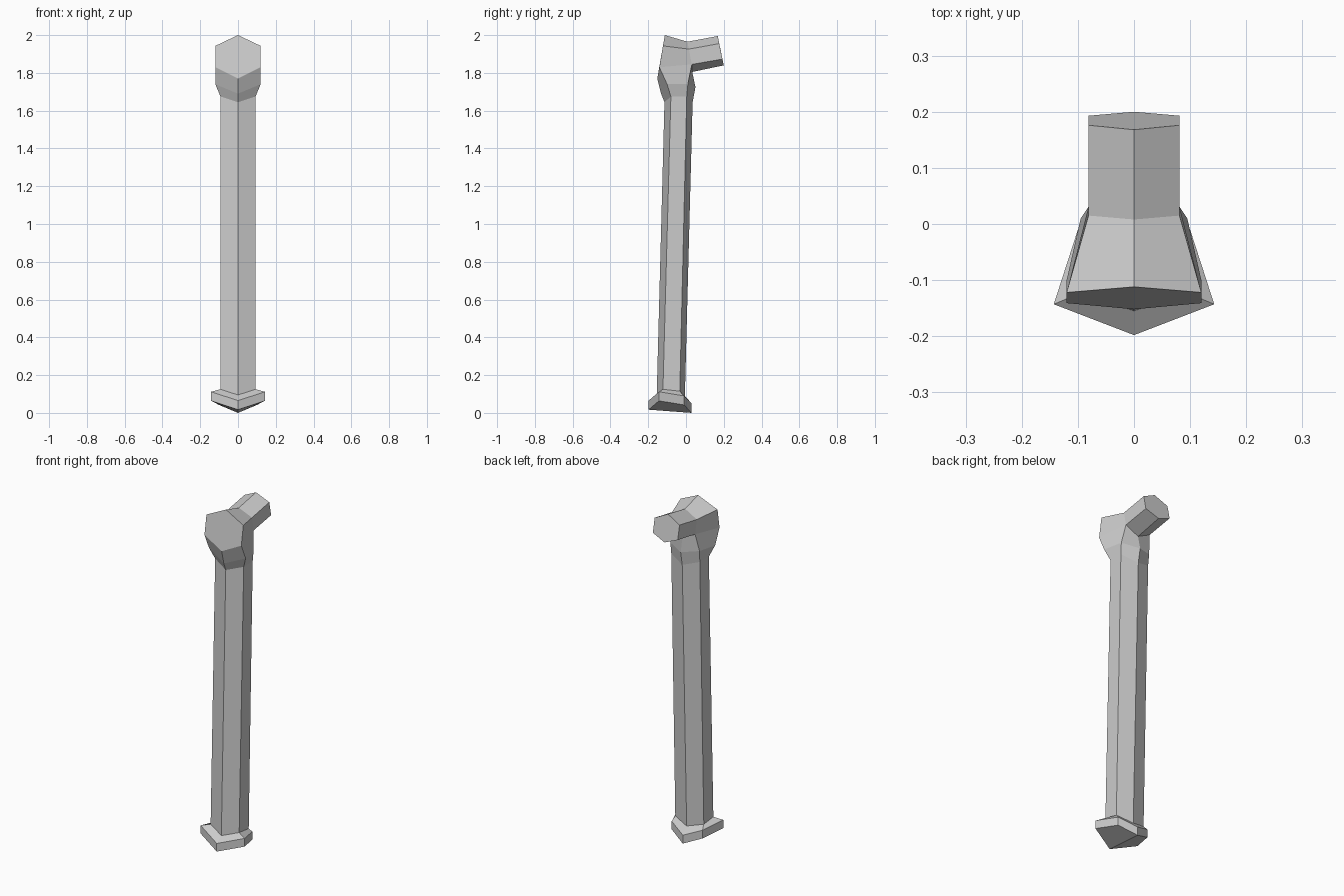
import bpy
import bmesh

if "Cube" in bpy.data.objects:
    bpy.data.objects.remove(bpy.data.objects["Cube"])


def ring(widths, yz):
    """Right half of a six-sided section: two centre points, two side points."""
    xs = (0, widths[0], widths[1], 0)
    return [(x, y, z) for x, (y, z) in zip(xs, yz)]


def skin(name, rings, segments=(0, 1, 2), cap_start=False, cap_end=False):
    """Join half sections with quads, then mirror them across x = 0."""
    bm = bmesh.new()
    rows = [[bm.verts.new(p) for p in r] for r in rings]
    for a, b in zip(rows, rows[1:]):
        for i in segments:
            bm.faces.new((a[i], a[i + 1], b[i + 1], b[i]))
    if cap_start:
        bm.faces.new(rows[0][::-1])
    if cap_end:
        bm.faces.new(rows[-1])
    mesh = bpy.data.meshes.new(name)
    bm.to_mesh(mesh)
    bm.free()
    obj = bpy.data.objects.new(name, mesh)
    bpy.context.collection.objects.link(obj)
    mirror = obj.modifiers.new("mirror", 'MIRROR')
    mirror.use_axis[0] = True
    mirror.use_clip = True
    return obj


# Upright sections, listed front centre, front side, back side, back centre
foot_top = ring((.143, .1), [(-.198, .065), (-.143, .112), (-.01, .09), (.03, .05)])
foot_bottom = [(x, y, z - .048) for x, y, z in foot_top]
foot_bottom[-1] = (0, .03, 0)
shaft_low = ring((.093, .093), [(-.155, .095), (-.122, .125), (-.033, .115), (-.006, .09)])
shaft_high = ring((.093, .093), [(-.114, 1.645), (-.08, 1.675), (.004, 1.675), (.035, 1.645)])
collar = ring((.12, .095), [(-.132, 1.69), (-.1, 1.74), (.01, 1.742), (.05, 1.725)])

# Head sections, listed top, upper side, lower side, bottom
face = ring((.12, .12), [(-.112, 2.0), (-.122, 1.943), (-.141, 1.83), (-.152, 1.77)])
middle = ring((.081, .081), [(.008, 1.965), (.015, 1.926), (.031, 1.845), (.033, 1.805)])
tip = ring((.081, .081), [(.168, 1.995), (.176, 1.955), (.193, 1.873), (.2, 1.84)])

# Flared foot
skin("foot", [foot_bottom, foot_top, shaft_low], cap_start=True)
# Long hexagonal shaft
skin("shaft", [shaft_low, shaft_high])
# Neck widening into the underside of the head
skin("neck", [shaft_high, collar, [face[3], face[2], middle[2], middle[3]]])
# Front head block, open below where the neck joins
skin("head", [face, middle], segments=(0, 1), cap_start=True)
# Spur pointing backwards
skin("rear_spur", [middle, tip], cap_end=True)
